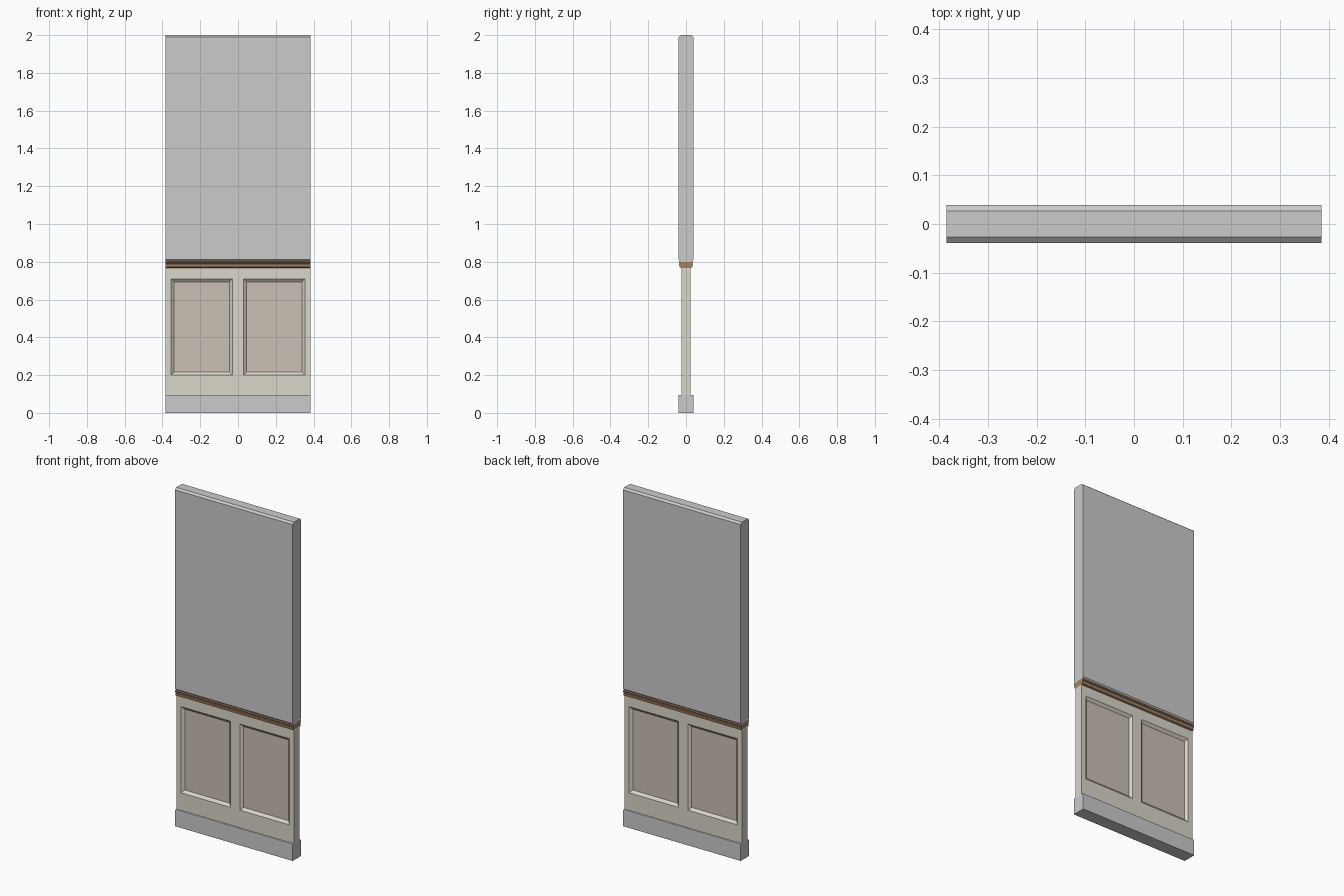
import bpy, bmesh

if "Cube" in bpy.data.objects:
    bpy.data.objects.remove(bpy.data.objects["Cube"])

W = 0.385   # half width
T = 0.039   # half thickness of the thick parts
C = 0.025   # half thickness of the wainscot


def material(name, rgb):
    m = bpy.data.materials.new(name)
    m.diffuse_color = (*rgb, 1)
    m.use_nodes = True
    m.node_tree.nodes["Principled BSDF"].inputs["Base Color"].default_value = m.diffuse_color
    return m


def finish(name, bm, mats=()):
    bmesh.ops.remove_doubles(bm, verts=bm.verts, dist=1e-5)
    bmesh.ops.recalc_face_normals(bm, faces=bm.faces)
    me = bpy.data.meshes.new(name)
    bm.to_mesh(me)
    bm.free()
    for m in mats:
        me.materials.append(m)
    ob = bpy.data.objects.new(name, me)
    bpy.context.collection.objects.link(ob)
    return ob


def extrude_profile(name, half, mats=()):
    """Mirror a (y, z) half profile in y and run it along the full width."""
    pts = half + [(-y, z) for y, z in reversed(half)]
    bm = bmesh.new()
    face = bm.faces.new([bm.verts.new((-W, y, z)) for y, z in pts])
    r = bmesh.ops.extrude_face_region(bm, geom=[face], use_keep_orig=True)
    verts = [v for v in r["geom"] if isinstance(v, bmesh.types.BMVert)]
    bmesh.ops.translate(bm, verts=verts, vec=(2 * W, 0, 0))
    return finish(name, bm, mats)


wood = material("rail_wood", (0.36, 0.22, 0.12))
paint = material("frame_paint", (0.70, 0.67, 0.58))
panel = material("panel_paint", (0.60, 0.53, 0.46))

# Skirting board and upper wall slab with chamfered edges
extrude_profile("skirting_board", [(T, 0), (T, 0.093), (T - 0.002, 0.096)])
extrude_profile("upper_wall", [(0.028, 0.80), (T, 0.812), (T, 1.99), (T - 0.012, 2.0)])

# Moulded chair rail
extrude_profile("chair_rail", [(C, 0.768), (0.034, 0.772), (0.036, 0.788), (0.033, 0.791),
                               (0.038, 0.795), (0.038, 0.801), (0.028, 0.806)], [wood])

# Wainscot core: gridded front and back, with two recessed panels on each
xs = [-W, -0.355, -0.03, 0.03, 0.355, W]
zs = [0.09, 0.20, 0.71, 0.775]
BEVEL, DEPTH = 0.016, 0.013
bm = bmesh.new()


def quad(pts, mat=0):
    f = bm.faces.new([bm.verts.new(p) for p in pts])
    f.material_index = mat


for s in (-1, 1):
    for i in range(5):
        for k in range(3):
            x0, x1, z0, z1 = xs[i], xs[i + 1], zs[k], zs[k + 1]
            outer = [(x0, s * C, z0), (x1, s * C, z0), (x1, s * C, z1), (x0, s * C, z1)]
            if k == 1 and i in (1, 3):
                y, b = s * (C - DEPTH), BEVEL
                inner = [(x0 + b, y, z0 + b), (x1 - b, y, z0 + b),
                         (x1 - b, y, z1 - b), (x0 + b, y, z1 - b)]
                quad(inner, 1)
                for j in range(4):
                    n = (j + 1) % 4
                    quad([outer[j], outer[n], inner[n], inner[j]])
            else:
                quad(outer)
# Close the ends, top and bottom
for x in (-W, W):
    for k in range(3):
        quad([(x, -C, zs[k]), (x, C, zs[k]), (x, C, zs[k + 1]), (x, -C, zs[k + 1])])
for z in (zs[0], zs[-1]):
    for i in range(5):
        quad([(xs[i], -C, z), (xs[i + 1], -C, z), (xs[i + 1], C, z), (xs[i], C, z)])
wainscot = finish("wainscot_panels", bm, [paint, panel])
